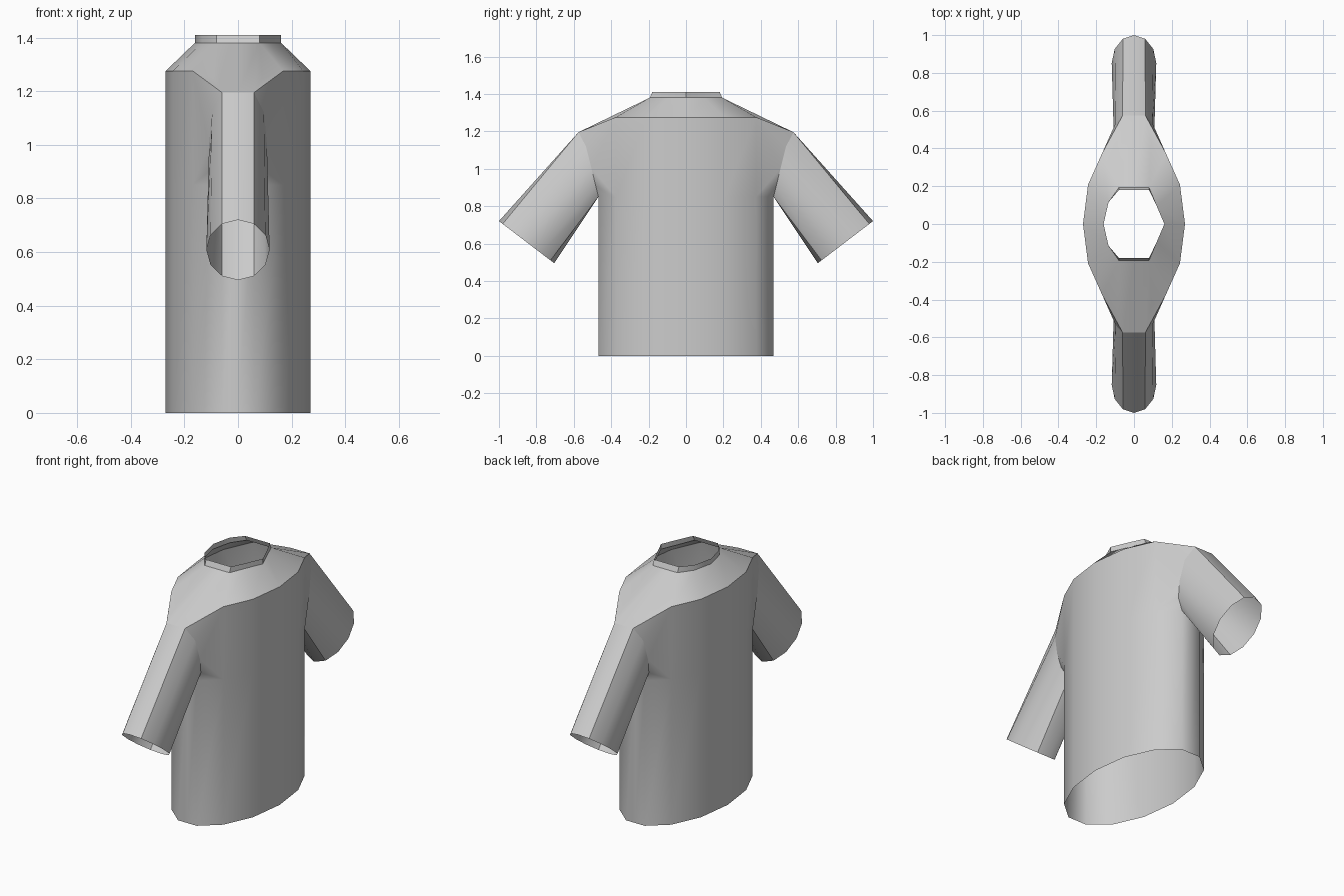
import bpy, bmesh, math

if "Cube" in bpy.data.objects:
    bpy.data.objects.remove(bpy.data.objects["Cube"])

SIDES = 14


def rim(k, z):
    a = 2 * math.pi * k / SIDES
    return (0.27 * math.cos(a), 0.48 * math.sin(a), z)


# One quarter of each outline; the other quarters are reflections.
hem = [rim(k, 0) for k in range(4)]
chest = [rim(k, 0.85) for k in range(4)]
shoulder = [rim(k, 1.275) for k in range(3)]
notch = (0.09, 0.44, 1.245)
armhole = [(0, 0.575, 1.195), (0.06, 0.575, 1.195), (0.097, 0.535, 1.12),
           (0.108, 0.505, 1.0), (0.098, 0.483, 0.91), chest[3], (0, chest[3][1], 0.85)]


def neck(sx, z, dy):
    """Half-side neck outline: pointed on +x, rounder on -x."""
    mid = (0.12, 0.095, z) if sx > 0 else (0.135, 0.115, z)
    return [(0.161, 0, z), mid, (0.08, 0.18 + dy, z), (0, 0.18 + dy, z)]


def cuff():
    """Half ellipse at the end of the sleeve."""
    pts = []
    for i in range(7):
        a = math.pi * i / 6
        c = math.cos(a)
        pts.append((0.118 * math.sin(a), 0.8525 + 0.1475 * c, 0.6075 + 0.1125 * c))
    return pts


def strips(a, b):
    return [[a[i], a[i + 1], b[i + 1], b[i]] for i in range(len(a) - 1)]


def make(name, faces):
    bm = bmesh.new()
    for f in faces:
        bm.faces.new([bm.verts.new(p) for p in f])
    bmesh.ops.remove_doubles(bm, verts=bm.verts[:], dist=0.0005)
    bmesh.ops.recalc_face_normals(bm, faces=bm.faces[:])
    me = bpy.data.meshes.new(name)
    bm.to_mesh(me)
    bm.free()
    ob = bpy.data.objects.new(name, me)
    bpy.context.collection.objects.link(ob)
    bpy.ops.object.select_all(action='DESELECT')
    ob.select_set(True)
    bpy.context.view_layer.objects.active = ob
    bpy.ops.object.shade_smooth_by_angle(angle=math.radians(43))


def reflect(faces, sx, sy):
    out = []
    for f in faces:
        g = [(x * sx, y * sy, z) for x, y, z in f]
        out.append(g if sx * sy > 0 else g[::-1])
    return out


body, collar = [], []
for sy in (1, -1):
    sleeve = []
    for sx in (1, -1):
        low, high = neck(sx, 1.38, 0.013), neck(sx, 1.41, 0)
        A, S = armhole, shoulder
        # torso walls
        q = strips(hem, chest) + strips(chest[:3], S)
        q.append([hem[3], (0, hem[3][1], 0), A[6], A[5]])
        # torso panels around the armhole
        q += [[S[2], notch, A[1]], [S[2], A[1], A[2]], [S[2], A[2], A[3]],
              [S[2], A[3], chest[2]], [chest[2], A[3], A[4]], [chest[2], A[4], A[5]]]
        # sloping yoke
        q += strips(S, low[:3])
        q += [[S[2], notch, low[2]], [notch, A[1], low[2]], [A[1], A[0], low[3], low[2]]]
        body += reflect(q, sx, sy)
        collar += reflect(strips(low, high), sx, sy)
        sleeve += reflect(strips(A, cuff()), sx, sy)
    make("right_sleeve" if sy > 0 else "left_sleeve", sleeve)
make("shirt_body", body)
make("collar", collar)
